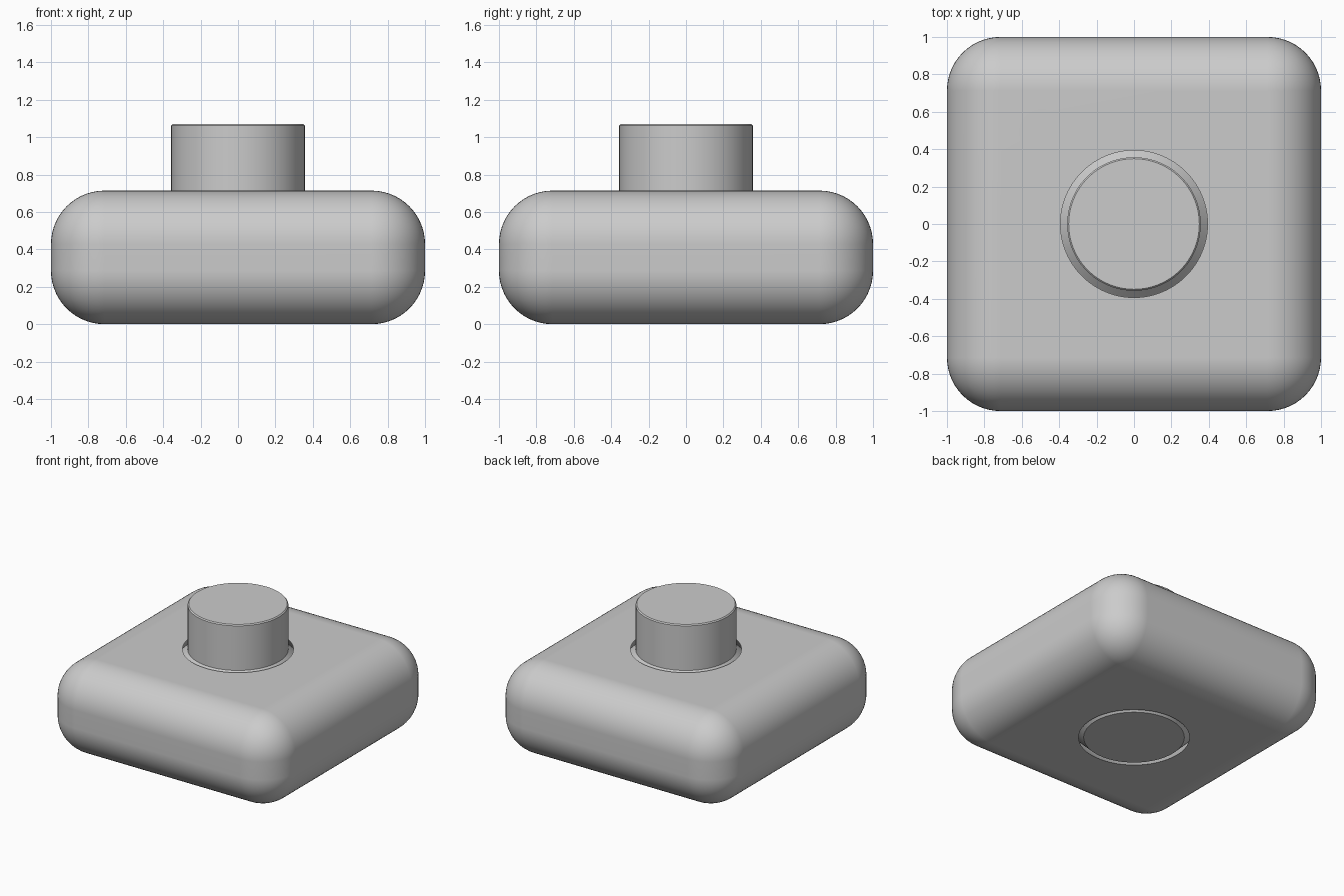
import bpy
import bmesh
from math import radians
from mathutils import Vector

if "Cube" in bpy.data.objects:
    bpy.data.objects.remove(bpy.data.objects["Cube"])

WIDTH, HEIGHT, ROUND = 2.0, 0.714, 0.286
NECK, BELLY, TOP = 0.357, 0.714, 1.071
GAP, CHAMFER = 0.036, 0.008

grey = bpy.data.materials.new("plain grey")
grey.use_nodes = True
grey.diffuse_color = (0.6, 0.6, 0.6, 1)
grey.node_tree.nodes["Principled BSDF"].inputs["Base Color"].default_value = (0.6, 0.6, 0.6, 1)


def add_object(name, bm):
    bmesh.ops.recalc_face_normals(bm, faces=bm.faces)
    mesh = bpy.data.meshes.new(name)
    bm.to_mesh(mesh)
    bm.free()
    mesh.materials.append(grey)
    obj = bpy.data.objects.new(name, mesh)
    bpy.context.collection.objects.link(obj)
    return obj


def lathe(name, profile, steps=96):
    """Spin a closed (radius, height) profile around the z axis."""
    bm = bmesh.new()
    verts = [bm.verts.new((r, 0, z)) for r, z in profile]
    edges = [bm.edges.new(pair) for pair in zip(verts, verts[1:])]
    bmesh.ops.spin(bm, geom=verts + edges, cent=(0, 0, 0), axis=(0, 0, 1),
                   angle=radians(360), steps=steps)
    bmesh.ops.remove_doubles(bm, verts=bm.verts, dist=0.0001)
    return add_object(name, bm)


def activate(obj):
    bpy.ops.object.select_all(action='DESELECT')
    obj.select_set(True)
    bpy.context.view_layer.objects.active = obj


def smooth(obj, angle):
    activate(obj)
    bpy.ops.object.shade_smooth_by_angle(angle=radians(angle))
    normals = obj.modifiers.new("even normals", 'WEIGHTED_NORMAL')
    normals.keep_sharp = True


# Rounded square body
bm = bmesh.new()
bmesh.ops.create_cube(bm, size=1)
bmesh.ops.scale(bm, verts=bm.verts, vec=(WIDTH, WIDTH, HEIGHT))
bmesh.ops.translate(bm, verts=bm.verts, vec=Vector((0, 0, HEIGHT / 2)))
body = add_object("body", bm)
bevel = body.modifiers.new("round edges", 'BEVEL')
bevel.width = ROUND
bevel.segments = 14

# Undercut socket through the body, wider at mid height
socket = lathe("socket_cutter", [
    (0, -0.1), (NECK + GAP, -0.1), (NECK + GAP, 0), (BELLY + GAP, HEIGHT / 2),
    (NECK + GAP, HEIGHT), (NECK + GAP, HEIGHT + 0.1), (0, HEIGHT + 0.1)])
socket.hide_render = True
cut = body.modifiers.new("socket", 'BOOLEAN')
cut.operation = 'DIFFERENCE'
cut.solver = 'EXACT'
cut.object = socket
activate(body)
for name in ("round edges", "socket"):
    bpy.ops.object.modifier_apply(modifier=name)
bpy.data.objects.remove(socket)
smooth(body, 25)

# Captive knob with a double cone hub inside the socket
knob = lathe("knob", [
    (0, 0), (NECK, 0), (BELLY, HEIGHT / 2), (NECK, HEIGHT),
    (NECK, TOP - CHAMFER), (NECK - CHAMFER, TOP), (0, TOP)])
smooth(knob, 25)
